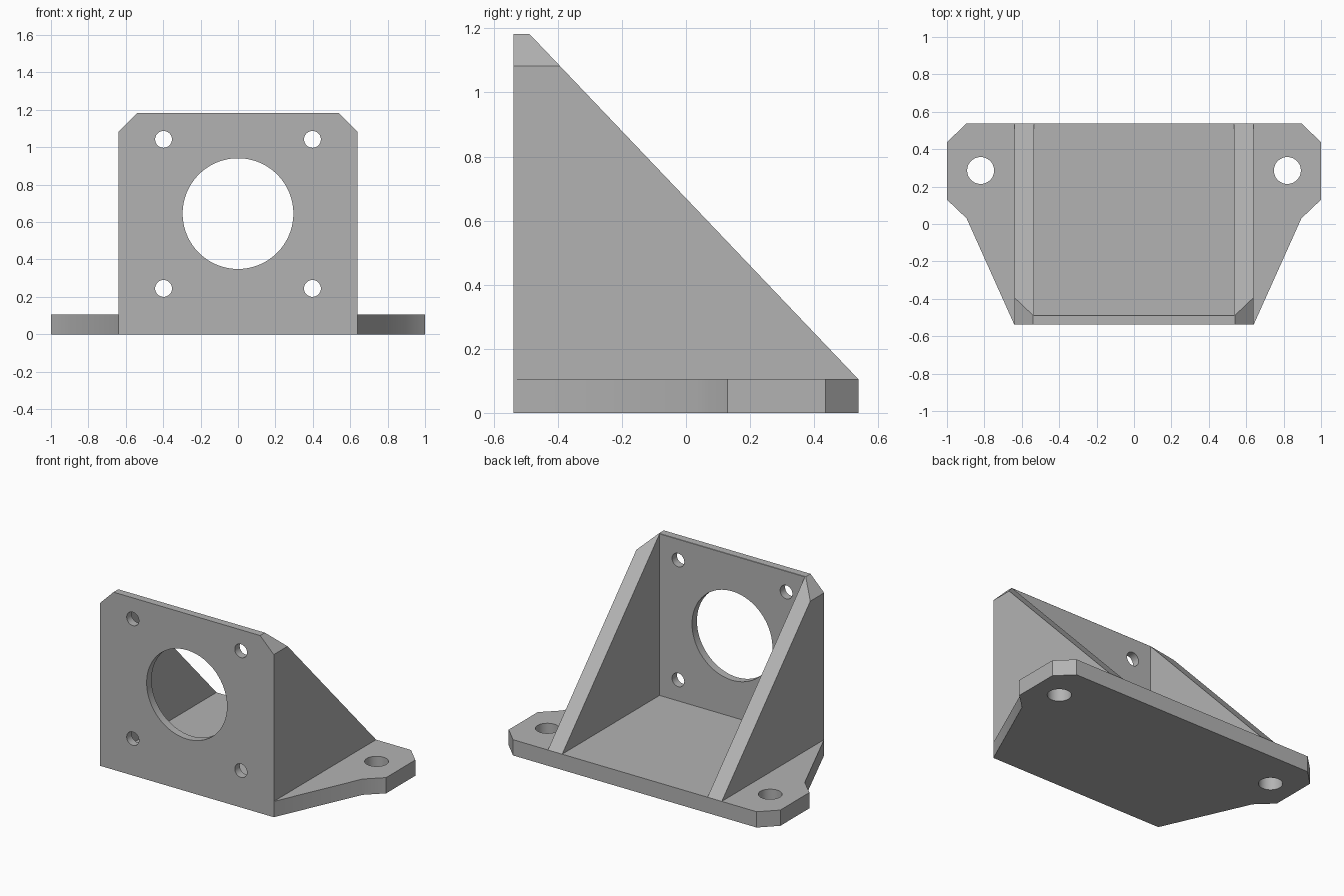
import bpy, bmesh, math
from mathutils import Vector, Matrix

old = bpy.data.objects.get("Cube")
if old:
    bpy.data.objects.remove(old, do_unlink=True)

grey = bpy.data.materials.new("plain grey")
grey.use_nodes = True
colour = (0.45, 0.45, 0.45, 1)
grey.diffuse_color = colour
grey.node_tree.nodes["Principled BSDF"].inputs["Base Color"].default_value = colour

HALF, INNER = 0.64, 0.535      # outer and inner faces of the gussets
FRONT, BACK = -0.538, 0.538
FLOOR, TOP = 0.105, 1.182


def prism(name, points, axis, start, end):
    """Extrude a 2D profile along x, y or z."""
    place = {"x": lambda a, b: (start, a, b),
             "y": lambda a, b: (a, start, b),
             "z": lambda a, b: (a, b, start)}[axis]
    bm = bmesh.new()
    face = bm.faces.new([bm.verts.new(place(a, b)) for a, b in points])
    out = bmesh.ops.extrude_face_region(bm, geom=[face])
    move = Vector([(end - start) * (axis == k) for k in "xyz"])
    bmesh.ops.translate(bm, vec=move, verts=[v for v in out["geom"] if isinstance(v, bmesh.types.BMVert)])
    bmesh.ops.recalc_face_normals(bm, faces=bm.faces)
    mesh = bpy.data.meshes.new(name)
    bm.to_mesh(mesh)
    bm.free()
    mesh.materials.append(grey)
    ob = bpy.data.objects.new(name, mesh)
    bpy.context.collection.objects.link(ob)
    return ob


def circle(cx, cy, r, sides):
    steps = [math.tau * i / sides for i in range(sides)]
    return [(cx + r * math.cos(t), cy + r * math.sin(t)) for t in steps]


def combine(body, tool, operation):
    """Apply a boolean and discard the tool."""
    tool.hide_render = True
    mod = body.modifiers.new("boolean", "BOOLEAN")
    mod.object, mod.operation, mod.solver = tool, operation, "EXACT"
    bpy.context.view_layer.objects.active = body
    bpy.ops.object.modifier_apply(modifier=mod.name)
    bpy.data.objects.remove(tool, do_unlink=True)


# Wedge-shaped body: front plate with side gussets
bracket = prism("motor_bracket", [(FRONT, 0), (BACK, 0), (BACK, FLOOR), (-0.488, TOP), (FRONT, TOP)],
                "x", -HALF, HALF)

# Open pocket between the gussets
combine(bracket, prism("pocket", [(-0.486, FLOOR), (1, FLOOR), (1, 2), (-0.486, 2)],
                       "x", -INNER, INNER), "DIFFERENCE")

# Chamfered top corners
for s in (-1, 1):
    corner = [(s * 0.44, TOP + 0.1), (s * 0.74, TOP + 0.1), (s * 0.74, TOP - 0.2)]
    combine(bracket, prism("corner_cutter", corner, "y", -1, 1), "DIFFERENCE")

# Mounting base with tapered ears
right_side = [(HALF, FRONT), (0.895, 0.03), (1, 0.13), (1, 0.436), (0.897, BACK)]
outline = right_side + [(-x, y) for x, y in reversed(right_side)]
combine(bracket, prism("base", outline, "z", 0, FLOOR), "UNION")

# Central bore and four screw holes through the front plate
holes = [(0, 0.645, 0.296, 96)] + [(x, z, 0.045, 40) for x in (-0.398, 0.398) for z in (0.245, 1.042)]
for hole in holes:
    combine(bracket, prism("plate_hole", circle(*hole), "y", -0.8, -0.4), "DIFFERENCE")

# Mounting holes in the ears
for x in (-0.82, 0.82):
    combine(bracket, prism("ear_hole", circle(x, 0.286, 0.072, 48), "z", -0.2, 0.3), "DIFFERENCE")

bpy.ops.object.select_all(action="DESELECT")
bracket.select_set(True)
bpy.context.view_layer.objects.active = bracket
bpy.ops.object.shade_smooth_by_angle(angle=math.radians(30))
